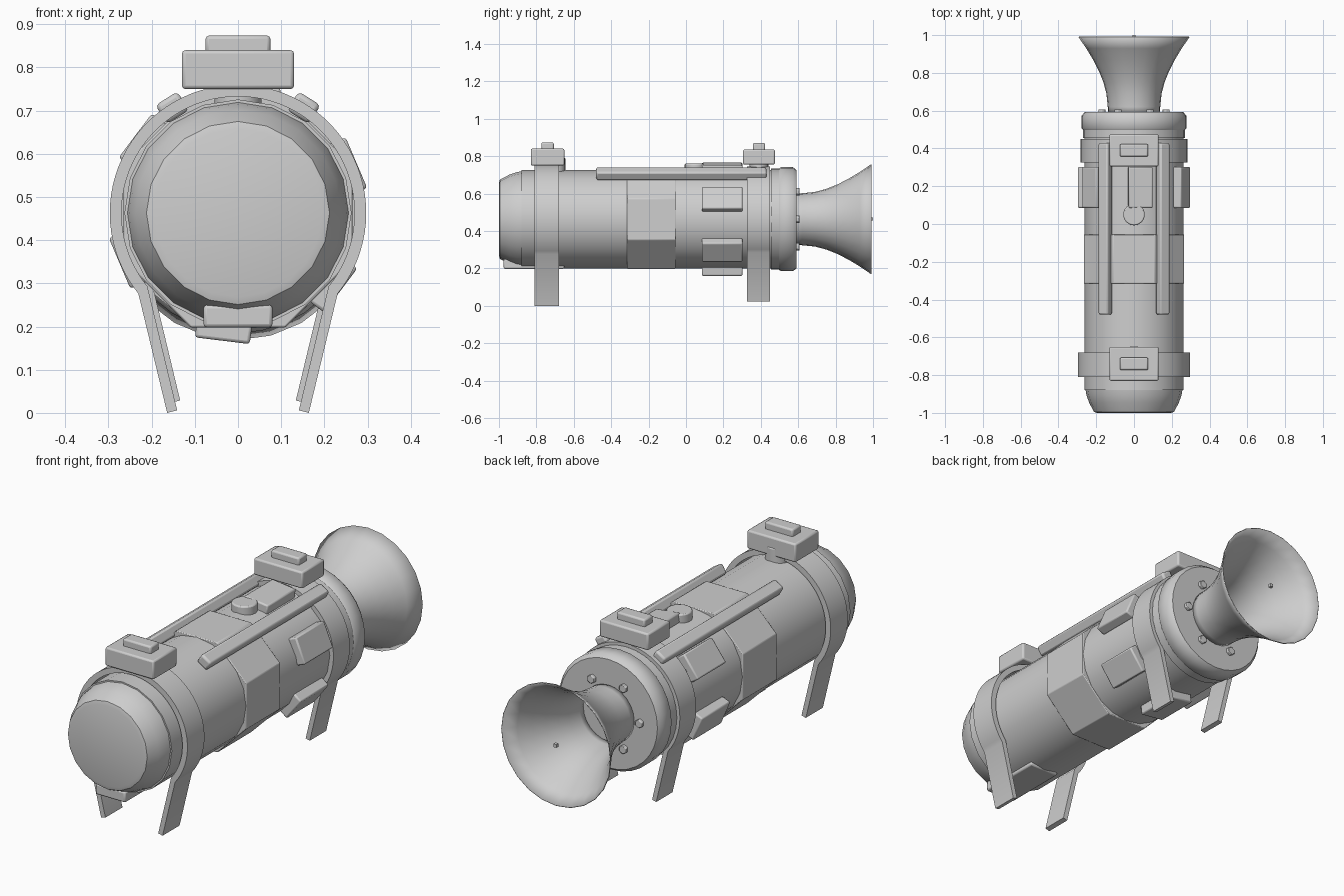
import bpy, bmesh, math
from mathutils import Matrix, Vector

if "Cube" in bpy.data.objects:
    bpy.data.objects.remove(bpy.data.objects["Cube"])

ZC = 0.463  # height of the long axis

grey = bpy.data.materials.new("plain grey")
grey.diffuse_color = (0.62, 0.62, 0.62, 1)
grey.use_nodes = True
grey.node_tree.nodes["Principled BSDF"].inputs["Base Color"].default_value = grey.diffuse_color


def finish(name, bm, bevel=0.0, angle=35):
    """Turn a bmesh into a named, shaded object."""
    bmesh.ops.recalc_face_normals(bm, faces=bm.faces)
    me = bpy.data.meshes.new(name)
    bm.to_mesh(me)
    bm.free()
    me.materials.append(grey)
    ob = bpy.data.objects.new(name, me)
    bpy.context.collection.objects.link(ob)
    if bevel:
        m = ob.modifiers.new("bevel", 'BEVEL')
        m.width, m.segments, m.limit_method = bevel, 2, 'ANGLE'
    bpy.ops.object.select_all(action='DESELECT')
    ob.select_set(True)
    bpy.context.view_layer.objects.active = ob
    bpy.ops.object.shade_smooth_by_angle(angle=math.radians(angle))
    return ob


def lathe(name, profile, n=20, phase=0.0, caps=True, angle=35, bevel=0.0):
    """Revolve (radius, y) points around the long axis."""
    bm = bmesh.new()
    rings = []
    for r, y in profile:
        rings.append([bm.verts.new((r * math.cos(t), y, ZC + r * math.sin(t)))
                      for t in (phase + 2 * math.pi * i / n for i in range(n))])
    for a, b in zip(rings, rings[1:]):
        for i in range(n):
            j = (i + 1) % n
            bm.faces.new((a[i], a[j], b[j], b[i]))
    if caps:
        bm.faces.new(rings[0])
        bm.faces.new(rings[-1])
    return finish(name, bm, bevel, angle)


def box(name, lo, hi, bevel=0.008):
    bm = bmesh.new()
    lo, hi = Vector(lo), Vector(hi)
    bmesh.ops.create_cube(bm, size=1, matrix=Matrix.Translation((lo + hi) / 2)
                          @ Matrix.Diagonal((*(hi - lo), 1)))
    return finish(name, bm, bevel)


def radial_box(name, deg, r0, r1, width, y0, y1, bevel=0.007):
    """Box lying on the tube at an angle, spanning radii r0 to r1."""
    bm = bmesh.new()
    m = (Matrix.Translation((0, 0, ZC))
         @ Matrix.Rotation(math.radians(90 - deg), 4, 'Y')
         @ Matrix.Translation((0, (y0 + y1) / 2, (r0 + r1) / 2))
         @ Matrix.Diagonal((width, y1 - y0, r1 - r0, 1)))
    bmesh.ops.create_cube(bm, size=1, matrix=m)
    return finish(name, bm, bevel)


def cylinder(name, loc, r, depth, n, axis='Z', bevel=0.0):
    bm = bmesh.new()
    rot = Matrix.Rotation(math.pi / 2, 4, 'X') if axis == 'Y' else Matrix()
    bmesh.ops.create_cone(bm, cap_ends=True, segments=n, radius1=r, radius2=r,
                          depth=depth, matrix=Matrix.Translation(loc) @ rot)
    return finish(name, bm, bevel)


def strap(name, y0, y1, s):
    """Open band over the tube whose ends run on into two legs."""
    ro, ri = 0.297 * s, 0.270 * s
    arc = [math.radians(-39 + 258 * i / 60) for i in range(61)]
    outer = [(ro * math.cos(t), ro * math.sin(t)) for t in arc]
    inner = [(ri * math.cos(t), ri * math.sin(t)) for t in arc]
    foot_o, foot_i = (0.141 * s, -0.457 * s), (0.164 * s, -0.463 * s)
    # the leg leans inward: the long face is on the outside
    outer = [foot_i] + outer + [(-foot_i[0], foot_i[1])]
    inner = [foot_o] + inner + [(-foot_o[0], foot_o[1])]
    bm = bmesh.new()
    rows = [[bm.verts.new((x, y, ZC + z)) for x, z in pts]
            for pts, y in ((outer, y0), (outer, y1), (inner, y1), (inner, y0))]
    for k in range(4):
        a, b = rows[k], rows[(k + 1) % 4]
        for i in range(len(a) - 1):
            bm.faces.new((a[i], a[i + 1], b[i + 1], b[i]))
    bm.faces.new([r[0] for r in rows])
    bm.faces.new([r[-1] for r in rows])
    return finish(name, bm, angle=25)


# main tube, nose cap and rear collar
lathe("tube", [(0.263, -0.88), (0.263, 0.50)])
lathe("nose_cap", [(0.195, -1.0), (0.212, -0.995), (0.238, -0.945),
                   (0.252, -0.905), (0.257, -0.875)], angle=40)
lathe("rear_neck", [(0.27, 0.455), (0.27, 0.505)], n=32)
lathe("rear_collar", [(0.268, 0.495), (0.278, 0.507), (0.278, 0.572),
                      (0.262, 0.592)], n=32, angle=50)
lathe("octagonal_band", [(0.287, -0.315), (0.287, -0.055)], n=8,
      phase=math.pi / 8, angle=20, bevel=0.004)

# flared exhaust
horn = lathe("flared_nozzle", [(0.138, 0.585), (0.139, 0.62), (0.146, 0.69), (0.162, 0.75),
                               (0.186, 0.81), (0.217, 0.87), (0.253, 0.93), (0.294, 0.99)],
             n=24, caps=False)
thick = horn.modifiers.new("thickness", 'SOLIDIFY')
thick.thickness, thick.offset = 0.004, -1
box("nozzle_pin", (-0.008, 0.984, ZC - 0.008), (0.008, 1.0, ZC + 0.008), 0)

# bolts on the rear face
for i in range(6):
    t = math.radians(60 * i)
    cylinder(f"rear_bolt_{i + 1}", (0.17 * math.cos(t), 0.595, ZC + 0.17 * math.sin(t)),
             0.021, 0.024, 6, 'Y', 0.003)

# straps with legs, and the clamp blocks on top of them
strap("front_strap", -0.81, -0.68, 1.0)
strap("rear_strap", 0.325, 0.45, 0.95)
for name, y0, y1, z0, z1 in (("front", -0.83, -0.65, 0.75, 0.84),
                             ("rear", 0.305, 0.475, 0.755, 0.836)):
    yc = (y0 + y1) / 2
    box(f"{name}_clamp_block", (-0.13, y0, z0), (0.13, y1, z1))
    box(f"{name}_clamp_button", (-0.075, yc - 0.033, z1 - 0.01), (0.075, yc + 0.033, z1 + 0.034))
cylinder("front_clamp_post", (0, -0.70, 0.75), 0.055, 0.08, 20, bevel=0.005)
cylinder("rear_clamp_post", (0, 0.39, 0.735), 0.05, 0.06, 20)

# top rails
for side, deg in (("right", 58), ("left", 122)):
    radial_box(f"{side}_rail", deg, 0.262, 0.313, 0.06, -0.48, 0.43, 0.01)

# raised plates spaced around the rear half
for i in range(6):
    radial_box(f"side_plate_{i + 1}", 23 + 60 * i, 0.25, 0.298, 0.128, 0.085, 0.302)

# knob on top and plate under the nose
cylinder("top_knob", (0, 0.05, 0.73), 0.057, 0.06, 24, bevel=0.006)
box("nose_under_plate", (-0.08, -0.975, 0.198), (0.08, -0.65, 0.25))
